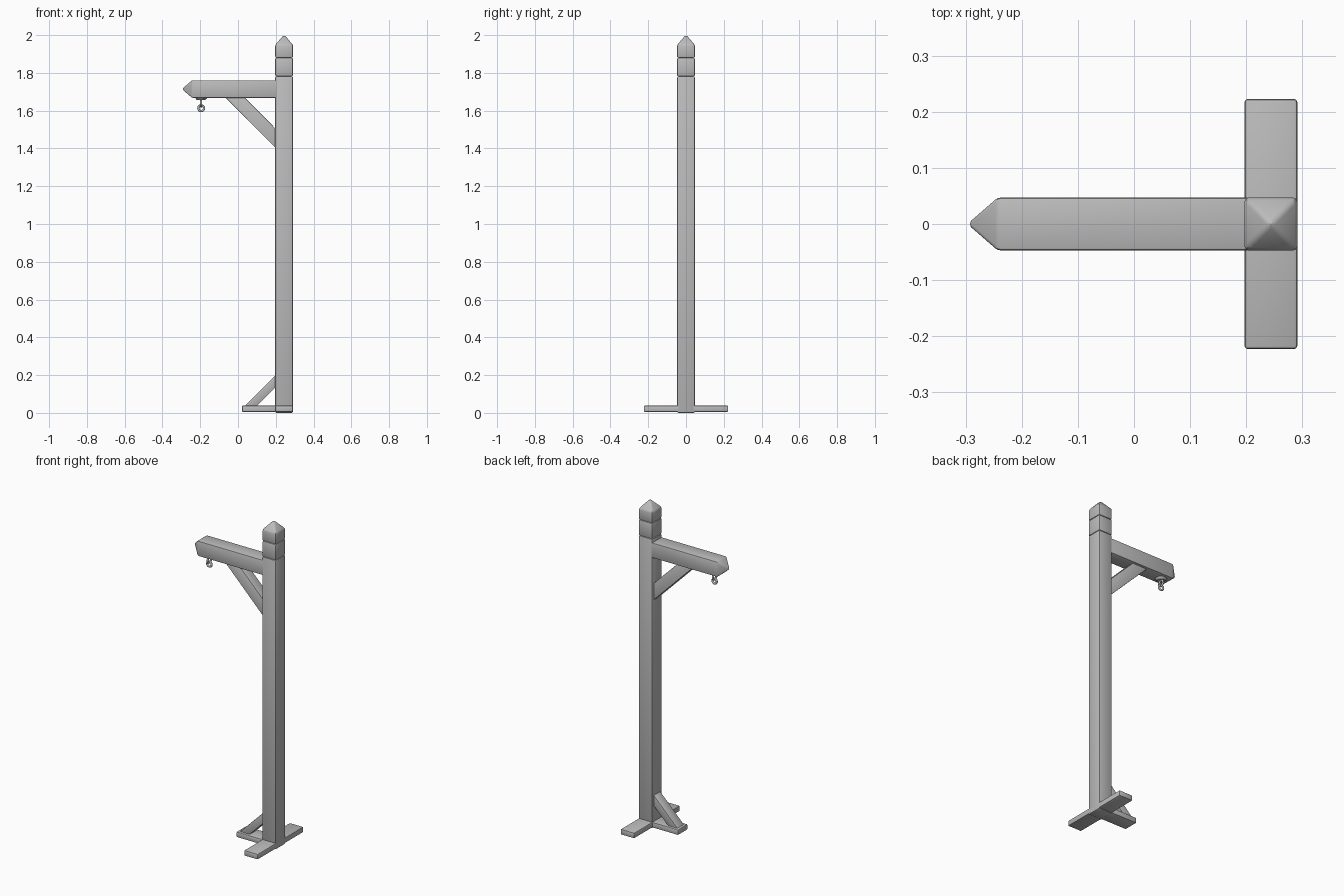
import bpy, bmesh, math
from mathutils import Vector

cube = bpy.data.objects.get("Cube")
if cube:
    bpy.data.objects.remove(cube, do_unlink=True)

grey = bpy.data.materials.new("plain grey")
grey.use_nodes = True
colour = (0.5, 0.5, 0.5, 1)
grey.diffuse_color = colour
grey.node_tree.nodes["Principled BSDF"].inputs["Base Color"].default_value = colour

POST_X, HALF = 0.244, 0.047
POST_FACE = POST_X - HALF
BEAM_LOW, BEAM_TOP = 1.668, 1.761
HOOK_X = -0.195


def finish(bm, name, bevel=0.0):
    """Round the edges, turn the mesh into an object and shade it."""
    if bevel:
        bmesh.ops.bevel(bm, geom=bm.edges[:], offset=bevel, segments=2,
                        profile=0.5, affect='EDGES', clamp_overlap=True)
    bmesh.ops.recalc_face_normals(bm, faces=bm.faces[:])
    mesh = bpy.data.meshes.new(name)
    bm.to_mesh(mesh)
    bm.free()
    mesh.materials.append(grey)
    obj = bpy.data.objects.new(name, mesh)
    bpy.context.collection.objects.link(obj)
    bpy.ops.object.select_all(action='DESELECT')
    obj.select_set(True)
    bpy.context.view_layer.objects.active = obj
    bpy.ops.object.shade_smooth_by_angle(angle=math.radians(30))
    return obj


def block(name, low, high, bevel=0.006, tip=None):
    """Box between two corners; tip is an optional (direction, length) point."""
    bm = bmesh.new()
    low, high = Vector(low), Vector(high)
    bmesh.ops.create_cube(bm, size=1)
    for v in bm.verts:
        v.co = (low + high) / 2 + v.co * (high - low)
    if tip:
        direction, length = Vector(tip[0]), tip[1]
        bm.normal_update()
        end = max(bm.faces, key=lambda f: f.normal.dot(direction))
        point = bmesh.ops.poke(bm, faces=[end])["verts"][0]
        point.co += direction * length
    return finish(bm, name, bevel)


def brace(name, outline, half_width):
    """Extrude a side outline (x, z) across y."""
    bm = bmesh.new()
    face = bm.faces.new([bm.verts.new((x, -half_width, z)) for x, z in outline])
    new = bmesh.ops.extrude_face_region(bm, geom=[face])["geom"]
    bmesh.ops.translate(bm, vec=(0, 2 * half_width, 0),
                        verts=[g for g in new if isinstance(g, bmesh.types.BMVert)])
    return finish(bm, name, 0.003)


def ring(name, centre, radius, tube, turn):
    """Metal ring standing upright, turned about z."""
    bpy.ops.mesh.primitive_torus_add(location=centre, rotation=(math.pi / 2, 0, turn),
                                     major_radius=radius, minor_radius=tube,
                                     major_segments=24, minor_segments=10)
    obj = bpy.context.object
    obj.name = name
    obj.data.materials.append(grey)
    bpy.ops.object.shade_smooth()


def post_part(name, z0, z1, tip=None):
    block(name, (POST_FACE, -HALF, z0), (POST_X + HALF, HALF, z1), 0.007, tip)


# Upright post in three blocks, parted by grooves
post_part("post_shaft", 0, 1.782)
post_part("post_collar", 1.782, 1.88)
post_part("post_cap", 1.88, 1.948, ((0, 0, 1), 0.055))

# Arm with a pointed end
block("arm", (-0.243, -HALF, BEAM_LOW), (POST_FACE + 0.01, HALF, BEAM_TOP),
      0.005, ((-1, 0, 0), 0.054))

# Feet
block("cross_foot", (POST_FACE, -0.223, 0.005), (POST_X + HALF, 0.223, 0.039))
block("front_foot", (0.021, -HALF, 0.005), (POST_FACE + 0.01, HALF, 0.039))

# Diagonal braces, their ends sunk into the neighbouring parts
inside = POST_FACE + 0.01
brace("arm_brace", [(-0.075, 1.678), (inside, 1.394), (inside, 1.497), (0.027, 1.678)], 0.032)
brace("foot_brace", [(0.027, 0.029), (0.093, 0.029), (inside, 0.143), (inside, 0.209)], 0.032)

# Hanging hardware: plate, eye and ring
bm = bmesh.new()
bmesh.ops.create_cone(bm, cap_ends=True, segments=24, radius1=0.022, radius2=0.035, depth=0.014)
bmesh.ops.translate(bm, vec=(HOOK_X, 0, BEAM_LOW - 0.005), verts=bm.verts)
finish(bm, "hook_plate")
ring("hook_eye", (HOOK_X, 0, 1.640), 0.017, 0.006, math.pi / 2)
ring("hook_ring", (HOOK_X, 0, 1.613), 0.015, 0.006, 0)
